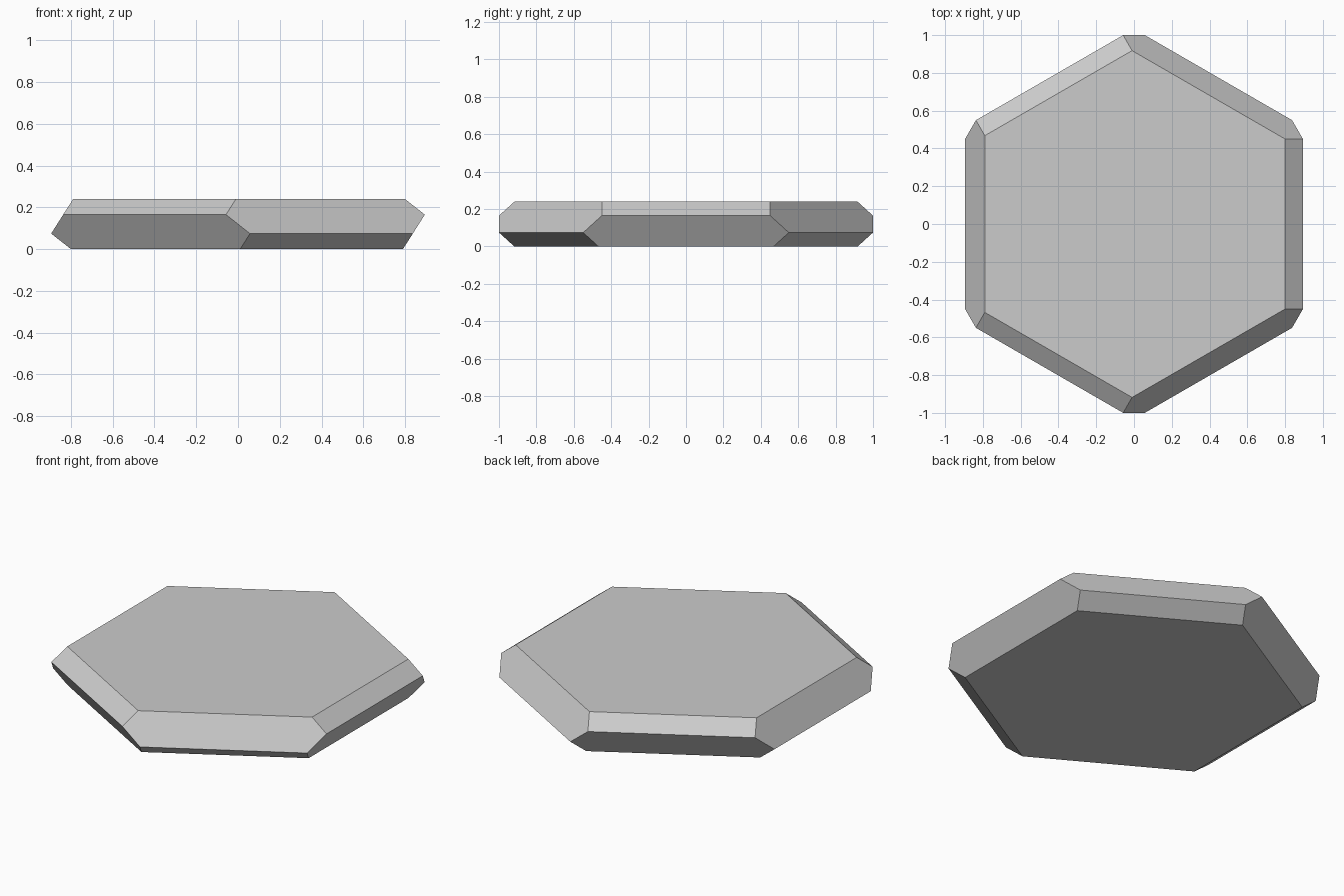
import bpy
import bmesh
from math import radians
from mathutils import Matrix, Vector

cube = bpy.data.objects.get("Cube")
if cube:
    bpy.data.objects.remove(cube, do_unlink=True)

HEIGHT = 0.239
centre = Vector((0, 0, HEIGHT / 2))

# Mineral grey
grey = bpy.data.materials.new("mineral_grey")
grey.use_nodes = True
colour = (0.6, 0.6, 0.6, 1)
grey.diffuse_color = colour
grey.node_tree.nodes["Principled BSDF"].inputs["Base Color"].default_value = colour

# Hexagonal crystal plate: one corner of the top and one of the girdle,
# mirrored in y, turned three ways and inverted through the centre
bm = bmesh.new()
for corner in ((0.80, 0.45, HEIGHT), (0.8945, 0.45, 0.165)):
    for side in (1, -1):
        for turn in (0, 120, 240):
            point = Vector((corner[0], side * corner[1], corner[2]))
            point = Matrix.Rotation(radians(turn), 3, "Z") @ point
            bm.verts.new(point)
            bm.verts.new(2 * centre - point)
bmesh.ops.convex_hull(bm, input=bm.verts)

# Merge the hull triangles into clean flat facets
bmesh.ops.dissolve_limit(bm, angle_limit=radians(3), verts=bm.verts, edges=bm.edges)
bmesh.ops.recalc_face_normals(bm, faces=bm.faces)

mesh = bpy.data.meshes.new("crystal_plate")
bm.to_mesh(mesh)
bm.free()
mesh.materials.append(grey)
plate = bpy.data.objects.new("crystal_plate", mesh)
bpy.context.collection.objects.link(plate)
